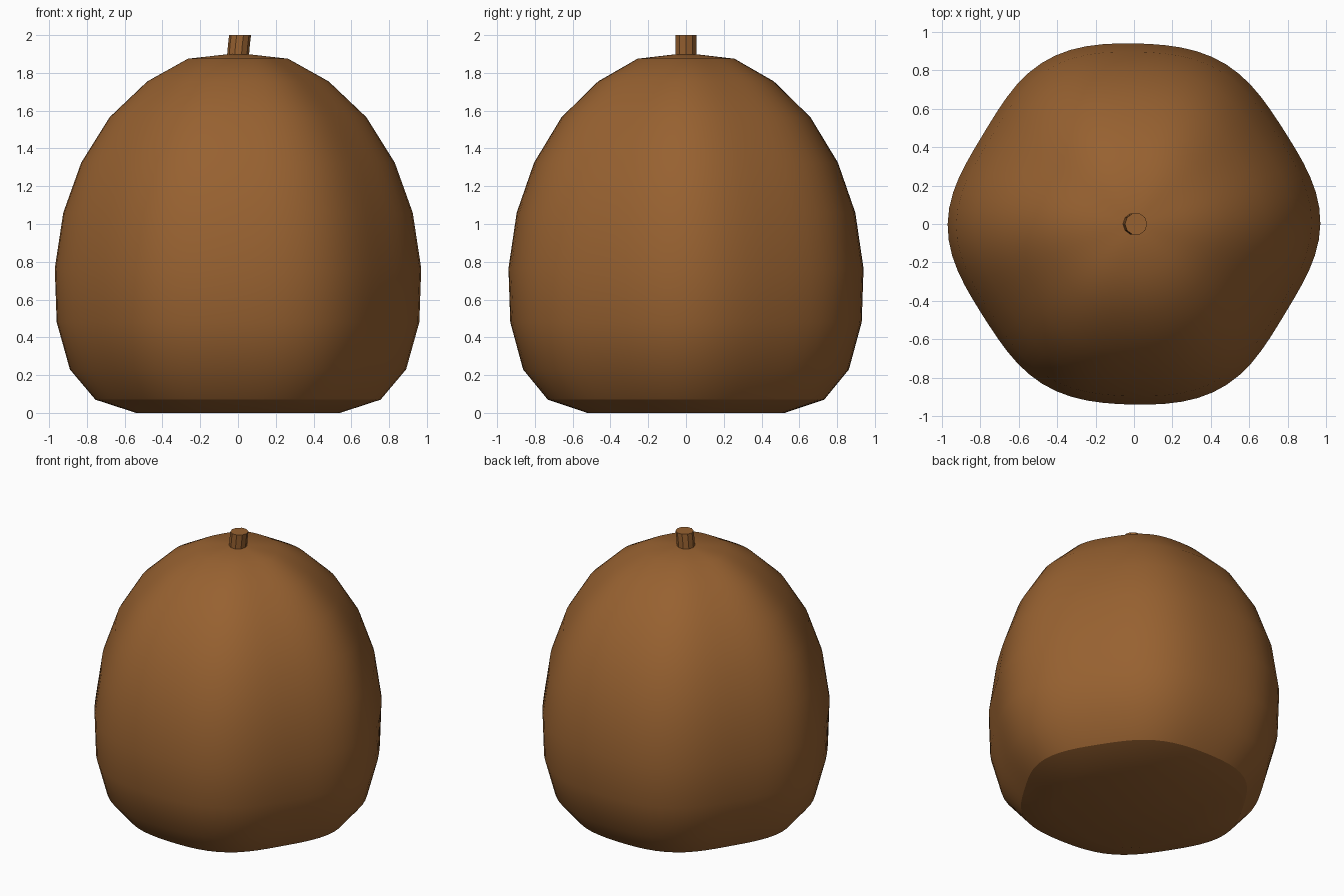
import bpy, bmesh
from math import cos, sin, pi, radians

if "Cube" in bpy.data.objects:
    bpy.data.objects.remove(bpy.data.objects["Cube"], do_unlink=True)

SEGMENTS = 72

brown = bpy.data.materials.new("warm brown")
brown.use_nodes = True
colour = (0.31, 0.12, 0.03, 1)
brown.diffuse_color = colour
brown.node_tree.nodes["Principled BSDF"].inputs["Base Color"].default_value = colour


def lobed_radius(a):
    """Softly six-sided outline of the body at its widest."""
    return (0.945 + 0.02 * cos(6 * a) + 0.01 * cos(4 * a)
            + 0.004 * sin(4 * a) - 0.005 * cos(2 * a))


def loft(name, rings, cap_top):
    """Skin a stack of closed rings; close the bottom, and the top if asked."""
    bm = bmesh.new()
    loops = [[bm.verts.new(p) for p in ring] for ring in rings]
    for low, high in zip(loops, loops[1:]):
        n = len(low)
        for i in range(n):
            j = (i + 1) % n
            bm.faces.new((low[i], low[j], high[j], high[i]))
    bm.faces.new(loops[0][::-1])
    if cap_top:
        bm.faces.new(loops[-1])
    else:
        tip = bm.verts.new((0, 0, 1.905))
        top = loops[-1]
        for i, v in enumerate(top):
            bm.faces.new((v, top[(i + 1) % len(top)], tip))
    mesh = bpy.data.meshes.new(name)
    bm.to_mesh(mesh)
    bm.free()
    mesh.materials.append(brown)
    obj = bpy.data.objects.new(name, mesh)
    bpy.context.collection.objects.link(obj)
    bpy.ops.object.select_all(action="DESELECT")
    obj.select_set(True)
    bpy.context.view_layer.objects.active = obj
    bpy.ops.object.shade_smooth_by_angle(angle=radians(30))
    return obj


# Body: half-width and height of each ring, base to crown
profile = [(0.54, 0), (0.755, 0.07), (0.89, 0.23), (0.96, 0.48), (0.97, 0.765),
           (0.925, 1.06), (0.83, 1.325), (0.68, 1.565), (0.48, 1.755), (0.265, 1.875)]
angles = [2 * pi * i / SEGMENTS for i in range(SEGMENTS)]
loft("body", [[(w / 0.97 * lobed_radius(a) * cos(a),
                w / 0.97 * lobed_radius(a) * sin(a), z) for a in angles]
              for w, z in profile], cap_top=False)

# Stem: short ten-sided stub leaning slightly to one side
stem_path = [(0, 1.89), (0.005, 1.95), (0.011, 2.0)]
stem_angles = [2 * pi * i / 10 for i in range(10)]
loft("stem", [[(x + 0.058 * cos(a), 0.058 * sin(a), z) for a in stem_angles]
              for x, z in stem_path], cap_top=True)
